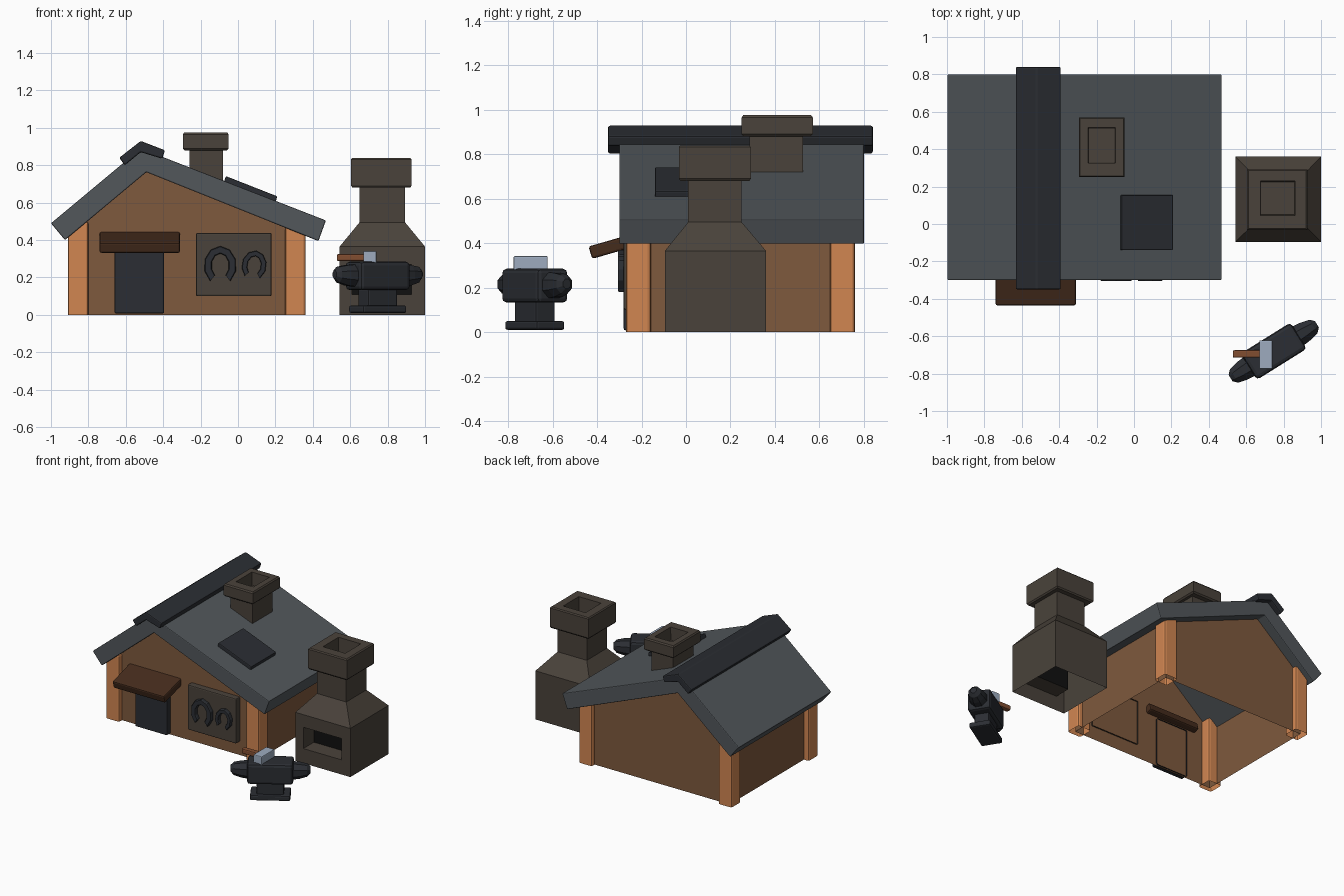
import bpy, bmesh, math
from mathutils import Vector, Matrix

if "Cube" in bpy.data.objects:
    bpy.data.objects.remove(bpy.data.objects["Cube"])


def mat(name, r, g, b):
    m = bpy.data.materials.new(name)
    m.diffuse_color = (r, g, b, 1)
    m.use_nodes = True
    m.node_tree.nodes["Principled BSDF"].inputs["Base Color"].default_value = m.diffuse_color
    return m


WALL = mat("wall_wood", .21, .10, .047)
POST = mat("post_wood", .64, .24, .083)
ROOF = mat("slate", .084, .095, .105)
DARK = mat("dark_iron", .024, .027, .033)
STONE = mat("stone", .068, .055, .043)
AWN = mat("dark_wood", .06, .025, .012)
STEEL = mat("steel", .34, .41, .52)
HANDLE = mat("handle_wood", .22, .075, .03)
SOOT = mat("soot", .005, .005, .005)


def finish(name, bm, material, bevel=0):
    me = bpy.data.meshes.new(name)
    bm.to_mesh(me)
    bm.free()
    ob = bpy.data.objects.new(name, me)
    bpy.context.collection.objects.link(ob)
    me.materials.append(material)
    if bevel:
        md = ob.modifiers.new("bevel", "BEVEL")
        md.width, md.segments, md.limit_method = bevel, 2, "ANGLE"
    return ob


def loft(rings, start=True, end=True):
    """Skin a list of equal-length point rings, with optional end caps."""
    bm = bmesh.new()
    vs = [[bm.verts.new(p) for p in r] for r in rings]
    n = len(rings[0])
    for a, b in zip(vs, vs[1:]):
        for i in range(n):
            bm.faces.new((a[i], a[(i + 1) % n], b[(i + 1) % n], b[i]))
    if start:
        bm.faces.new(vs[0][::-1])
    if end:
        bm.faces.new(vs[-1])
    bmesh.ops.recalc_face_normals(bm, faces=bm.faces)
    return bm


def drop(bm, test):
    bm.normal_update()
    bmesh.ops.delete(bm, geom=[f for f in bm.faces if test(f)], context="FACES")


def rect(z, x0, x1, y0, y1):
    return [(x0, y0, z), (x1, y0, z), (x1, y1, z), (x0, y1, z)]


def box(x0, x1, y0, y1, z0, z1):
    return loft([rect(z0, x0, x1, y0, y1), rect(z1, x0, x1, y0, y1)])


def prism(profile, y0, y1):
    return loft([[(x, y, z) for x, z in profile] for y in (y0, y1)])


# walls: gabled shell, open below and under the roof
bm = prism([(-.87, 0), (.325, 0), (.325, .45), (-.49, .775), (-.87, .465)], -.235, .725)
drop(bm, lambda f: abs(f.normal.z) > .3)
finish("walls", bm, WALL)

# corner posts, open at the bottom
for side, x, top in (("left", -.91, .50), ("right", .252, .47)):
    for end, y in (("front", -.27), ("back", .648)):
        bm = box(x, x + .11, y, y + .112, 0, top)
        drop(bm, lambda f: f.normal.z < -.9)
        finish(f"{side}_{end}_post", bm, POST, .014)

# roof, ridge cap and patch
finish("roof", prism([(-1, .49), (-.52, .89), (.47, .505), (.43, .395), (-.49, .763), (-.925, .40)],
                     -.30, .80), ROOF, .006)
finish("ridge_cap", prism([(-.635, .84), (-.52, .93), (-.39, .88), (-.405, .835), (-.52, .87), (-.605, .80)],
                          -.35, .84), DARK, .008)
finish("roof_patch", prism([(-.065, .742), (.21, .634), (.20, .60), (-.076, .708)], -.14, .155), DARK, .006)

# house chimney with hollow cap
finish("roof_chimney", loft([
    rect(.64, -.26, -.08, .285, .525), rect(.88, -.26, -.08, .285, .525),
    rect(.88, -.285, -.06, .26, .56), rect(.89, -.295, -.05, .25, .57),
    rect(.965, -.295, -.05, .25, .57), rect(.975, -.288, -.057, .257, .563),
    rect(.975, -.245, -.10, .325, .515), rect(.88, -.24, -.105, .33, .51)], start=False), STONE)

# stone forge with hollow top and open base
bm = loft([
    rect(0, .543, 1, -.095, .36), rect(.365, .543, 1, -.095, .36),
    rect(.495, .65, .893, .01, .25), rect(.68, .65, .893, .01, .25),
    rect(.68, .612, .92, -.025, .285), rect(.69, .605, .928, -.032, .292),
    rect(.832, .605, .928, -.032, .292), rect(.84, .612, .92, -.025, .285),
    rect(.84, .675, .86, .045, .23), rect(.70, .68, .855, .05, .225)], start=False)
bm.normal_update()
front = next(f for f in bm.faces if f.normal.y < -.9 and f.calc_center_median().z < .3)
bmesh.ops.inset_individual(bm, faces=[front], thickness=.06)
for v in front.verts:
    v.co.x = .61 if v.co.x < .77 else .928
    v.co.z = .11 if v.co.z < .18 else .27
front = bmesh.ops.extrude_discrete_faces(bm, faces=[front])["faces"][0]
for v in front.verts:
    v.co.y = .03
front.material_index = 1
finish("forge", bm, STONE).data.materials.append(SOOT)

# door and tool board, backs left open behind the wall
for name, args, m in (("door", (-.66, -.395, -.28, -.225, .008, .37), DARK),
                      ("tool_board", (-.225, .18, -.28, -.225, .10, .438), STONE)):
    bm = box(*args)
    drop(bm, lambda f: f.normal.y > .9)
    finish(name, bm, m, .008)

# sloping awning over the door
aw = finish("awning", box(-.215, .215, 0, .24, -.058, 0), AWN, .01)
aw.matrix_world = Matrix.Translation((-.525, -.438, .385)) @ Matrix.Rotation(math.radians(16), 4, "X")


# horseshoes: faceted bars swept along an open arc
def horseshoe(name, cx, cz, rx, rz, w, tilt):
    rings = []
    for i in range(9):
        a = math.radians(-52 + 284 * i / 8)
        ring = []
        for k, y in ((1, -.27), (1, -.30), (.9, -.306), (.1, -.306), (0, -.30), (0, -.27)):
            x = (rx - w + w * k) * math.cos(a)
            z = (rz - w + w * k) * math.sin(a)
            p = Matrix.Rotation(tilt, 3, "Y") @ Vector((x, 0, z))
            ring.append((cx + p.x, y, cz + p.z))
        rings.append(ring)
    finish(name, loft(rings), DARK)


horseshoe("large_horseshoe", -.095, .263, .087, .105, .04, 0)
horseshoe("small_horseshoe", .086, .264, .066, .08, .029, .15)

# anvil, turned about its own centre
turn = Matrix.Translation((.747, -.68, 0)) @ Matrix.Rotation(math.radians(32), 4, "Z")


def centred(l, w, z0, z1):
    return box(-l / 2, l / 2, -w / 2, w / 2, z0, z1)


def octagon(x, hw, zc, hz):
    return [(x, hw * math.cos(a) * 1.08, zc + hz * math.sin(a) * 1.08)
            for a in (math.pi * (i + .5) / 4 for i in range(8))]


parts = [finish("anvil_body", centred(.315, .165, .132, .285), DARK, .02),
         finish("anvil_waist", centred(.185, .105, .04, .14), DARK, .01),
         finish("anvil_base", centred(.275, .15, .01, .05), DARK, .01)]
for name, s in (("anvil_front_horn", 1), ("anvil_rear_horn", -1)):
    parts.append(finish(name, loft([octagon(s * x, w, z, h) for x, w, z, h in (
        (.14, .06, .21, .06), (.20, .054, .212, .054), (.25, .042, .215, .042), (.272, .02, .217, .022))]), DARK))
for p in parts:
    p.matrix_world = turn

# hammer resting on the anvil
finish("hammer_head", box(.67, .74, -.775, -.622, .275, .342), STEEL, .006)
finish("hammer_handle", box(.528, .68, -.715, -.675, .288, .325), HANDLE, .008)
